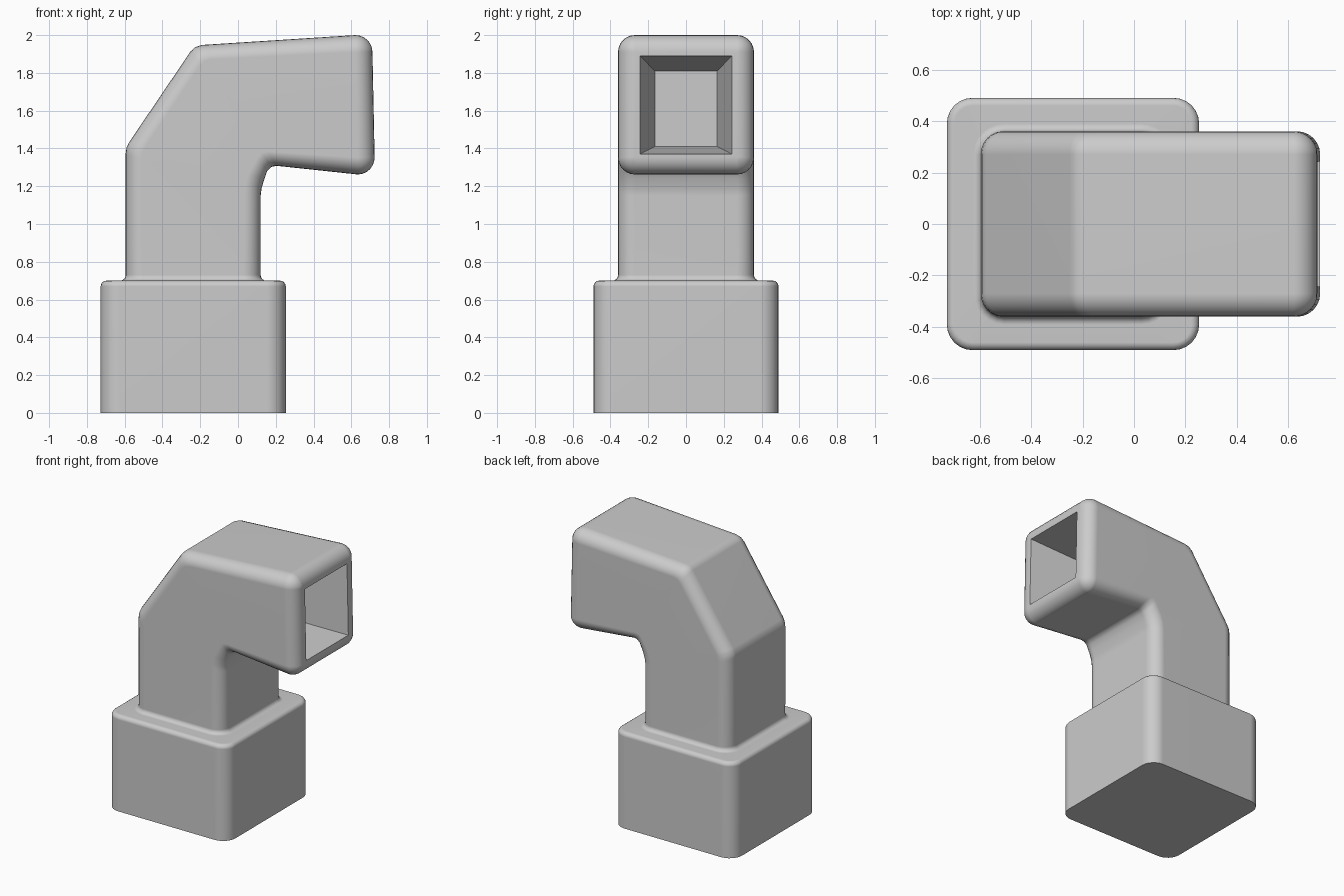
import bpy, bmesh, math
from mathutils import Vector

if "Cube" in bpy.data.objects:
    bpy.data.objects.remove(bpy.data.objects["Cube"])

SEG = 6            # segments per rounded corner
bm = bmesh.new()
rings = []


def ring(a, b, half, r):
    """Rounded rectangle across the pipe from outer point a to inner point b (x, z)."""
    a, b = Vector((a[0], 0, a[1])), Vector((b[0], 0, b[1]))
    c, u, h = (a + b) / 2, (a - b).normalized(), (a - b).length / 2
    verts = []
    for k, (su, sy) in enumerate(((1, 1), (-1, 1), (-1, -1), (1, -1))):
        for i in range(SEG + 1):
            t = math.radians(90 * (k + i / SEG))
            p = su * (h - r) + r * math.cos(t)
            q = sy * (half - r) + r * math.sin(t)
            verts.append(bm.verts.new(c + u * p + Vector((0, q, 0))))
    rings.append(verts)


def level(z, x0, x1, half, r):
    ring((x0, z), (x1, z), half, r)


# base block with softened top edge
level(0, -0.727, 0.253, 0.49, 0.1)
for i in range(5):
    t = math.radians(22.5 * i)
    d = 0.03 * (1 - math.cos(t))
    level(0.67 + 0.03 * math.sin(t), -0.727 + d, 0.253 - d, 0.49 - d, 0.1 - d)

# small fillet between base and pipe
for i in range(5):
    t = math.radians(22.5 * i)
    d = 0.03 * (1 - math.sin(t))
    level(0.70 + 0.03 * (1 - math.cos(t)), -0.595 - d, 0.12 + d, 0.36 + d, 0.09 + d)

# bent pipe: outer and inner points of each section
for a, b in (((-0.595, 1.37), (0.12, 1.15)),
             ((-0.59, 1.405), (0.125, 1.19)),
             ((-0.575, 1.435), (0.14, 1.24)),
             ((-0.25, 1.915), (0.155, 1.282)),
             ((-0.225, 1.937), (0.175, 1.302)),
             ((-0.19, 1.948), (0.205, 1.308))):
    ring(a, b, 0.36, 0.09)

# rounded mouth
top, low = Vector((0.62, 2.0)), Vector((0.635, 1.262))
u = (top - low).normalized()
n = Vector((u.y, -u.x))
for i in range(SEG + 1):
    t = math.radians(90 * i / SEG)
    d, f = 0.09 * (1 - math.cos(t)), 0.09 * math.sin(t)
    ring(top - u * d + n * f, low + u * d + n * f, 0.36 - d, 0.09 - d)

# tapered square opening
ring((0.712, 1.89), (0.723, 1.37), 0.243, 0)
ring((0.22, 1.81), (0.22, 1.41), 0.165, 0)

for r0, r1 in zip(rings, rings[1:]):
    for i in range(len(r0)):
        j = (i + 1) % len(r0)
        bm.faces.new((r0[i], r0[j], r1[j], r1[i]))
bm.faces.new(rings[0])
bm.faces.new(rings[-1])
bmesh.ops.remove_doubles(bm, verts=bm.verts, dist=0.0005)
bmesh.ops.recalc_face_normals(bm, faces=bm.faces)

mesh = bpy.data.meshes.new("vent_pipe")
bm.to_mesh(mesh)
bm.free()
pipe = bpy.data.objects.new("vent_pipe", mesh)
bpy.context.collection.objects.link(pipe)
bpy.context.view_layer.objects.active = pipe
pipe.select_set(True)
bpy.ops.object.shade_smooth_by_angle(angle=math.radians(35))
wn = pipe.modifiers.new("even_shading", 'WEIGHTED_NORMAL')
wn.keep_sharp = True
